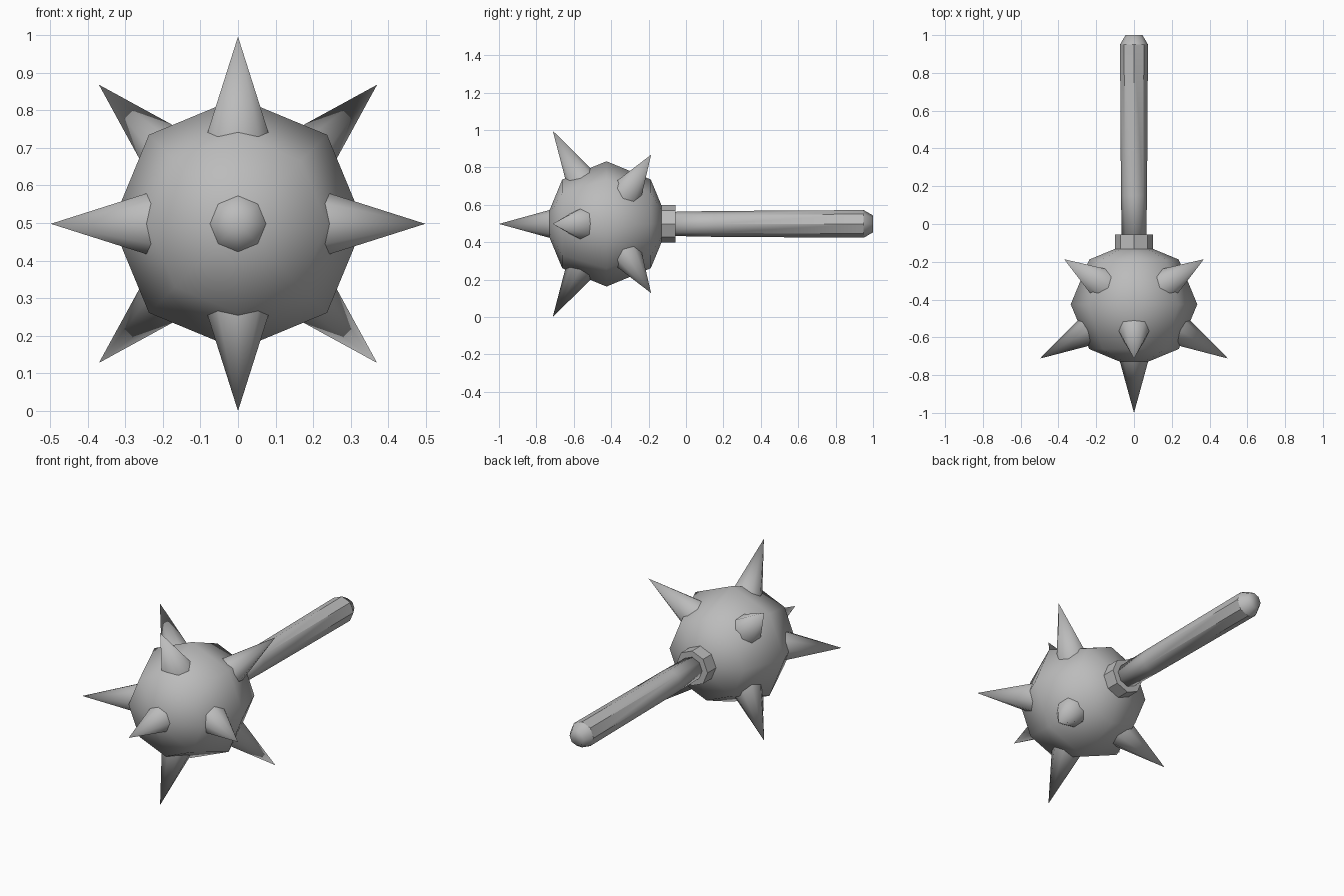
import bpy, bmesh, math
from mathutils import Matrix, Vector

if "Cube" in bpy.data.objects:
    bpy.data.objects.remove(bpy.data.objects["Cube"])

SIDES = 8
CENTER = Vector((0, -0.425, 0.498))
BALL_R = 0.335
SPIKE_LENGTH = 0.575

metal = bpy.data.materials.new("grey metal")
metal.use_nodes = True
GREY = (0.5, 0.5, 0.5, 1)
metal.diffuse_color = GREY
metal.node_tree.nodes["Principled BSDF"].inputs["Base Color"].default_value = GREY


def make_object(name, bm, smooth=True):
    bmesh.ops.recalc_face_normals(bm, faces=bm.faces)
    for face in bm.faces:
        face.smooth = smooth
    mesh = bpy.data.meshes.new(name)
    bm.to_mesh(mesh)
    bm.free()
    mesh.materials.append(metal)
    obj = bpy.data.objects.new(name, mesh)
    bpy.context.collection.objects.link(obj)
    return obj


def lathe_y(profile):
    """Octagonal solid along y from (y, radius) pairs, closed at both ends."""
    bm = bmesh.new()
    rings = []
    for y, r in profile:
        angles = [2 * math.pi * i / SIDES for i in range(SIDES)]
        rings.append([bm.verts.new((r * math.cos(a), y, CENTER.z + r * math.sin(a)))
                      for a in angles])
    for low, high in zip(rings, rings[1:]):
        for i in range(SIDES):
            j = (i + 1) % SIDES
            bm.faces.new((low[i], low[j], high[j], high[i]))
    bm.faces.new(rings[0])
    bm.faces.new(rings[-1])
    return bm


# Faceted ball with its poles on the handle axis
bm = bmesh.new()
turn = Matrix.Translation(CENTER) @ Matrix.Rotation(math.pi / 2, 4, "X")
bmesh.ops.create_uvsphere(bm, u_segments=SIDES, v_segments=4, radius=BALL_R, matrix=turn)
make_object("ball", bm)

# Collar between ball and handle
make_object("collar", lathe_y([(-0.15, 0.1), (-0.055, 0.1)]), smooth=False)

# Handle: soft neck, crisp long grip, rounded end
GRIP_START, GRIP_END = 0.15, 0.95
bm = lathe_y([(-0.1, 0.064), (GRIP_START, 0.069), (GRIP_END, 0.074), (1.0, 0.045)])
for edge in bm.edges:
    ys = sorted(v.co.y for v in edge.verts)
    along_grip = abs(ys[0] - GRIP_START) < 0.01 and abs(ys[1] - GRIP_END) < 0.01
    grip_rim = abs(ys[0] - GRIP_END) < 0.01 and abs(ys[1] - GRIP_END) < 0.01
    edge.smooth = not (along_grip or grip_rim)
make_object("handle", bm)


# Spikes: one in front, four leaning forward, four leaning back on the diagonals
def spike(name, direction):
    start, slope = 0.2, 0.275
    height = SPIKE_LENGTH - start
    bm = bmesh.new()
    d = Vector(direction).normalized()
    place = Matrix.Translation(CENTER + d * (start + height / 2))
    place = place @ d.to_track_quat("Z", "Y").to_matrix().to_4x4()
    bmesh.ops.create_cone(bm, segments=SIDES, radius1=height * slope, radius2=0,
                          depth=height, cap_ends=False, matrix=place)
    bmesh.ops.remove_doubles(bm, verts=bm.verts, dist=0.0001)
    make_object(name, bm)


def ring_direction(angle, lean):
    return (math.cos(angle) * math.cos(lean), math.sin(lean),
            math.sin(angle) * math.cos(lean))


spike("front_spike", (0, -1, 0))
for i in range(4):
    quarter = i * math.pi / 2
    spike(f"forward_spike_{i + 1}", ring_direction(quarter, math.radians(-30)))
    spike(f"rear_spike_{i + 1}", ring_direction(quarter + math.pi / 4, math.radians(24.5)))
